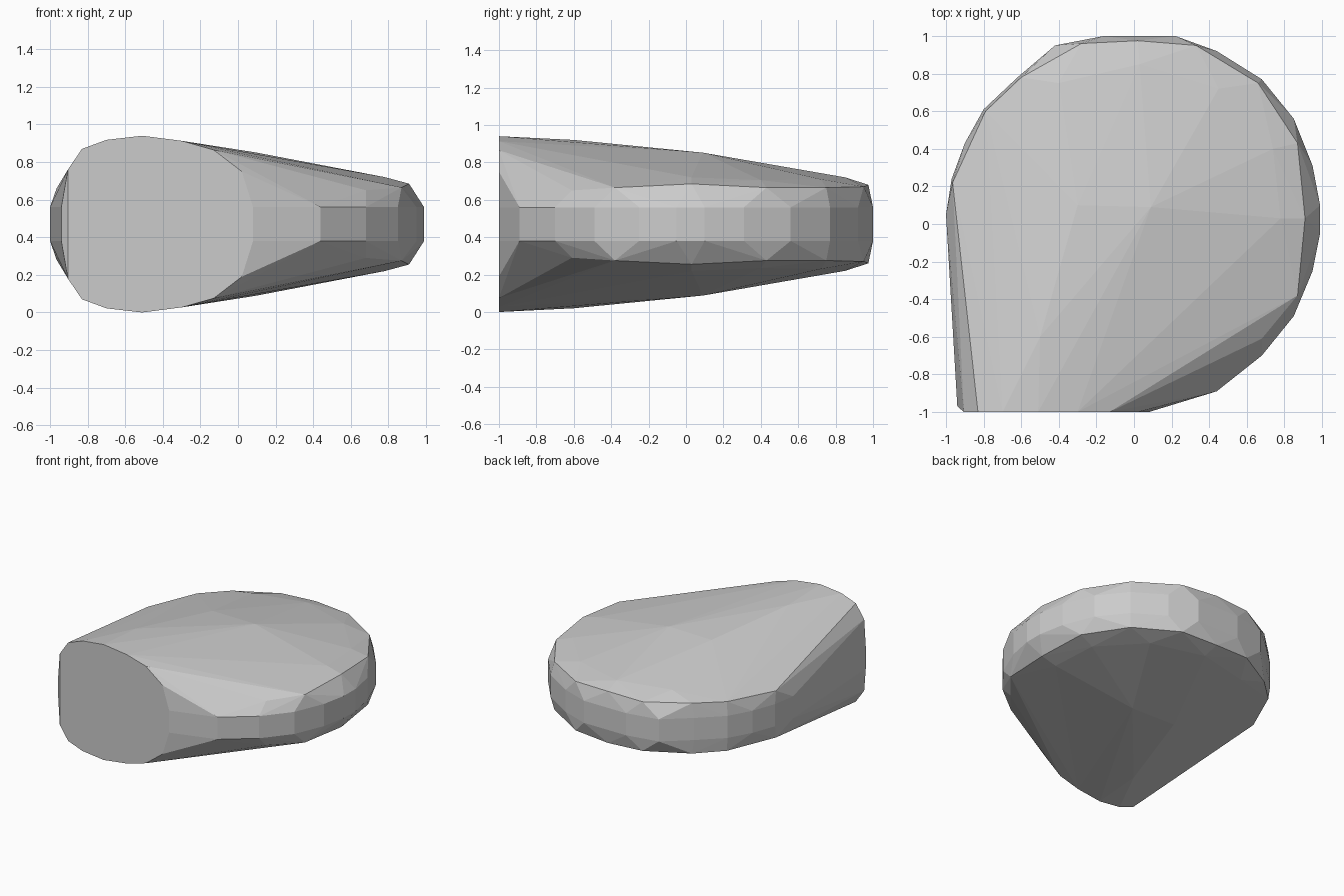
import bpy, bmesh
from math import radians

MID = 0.47  # height of the horizontal symmetry plane

# outline of the rim seen from above
rim = [(0.08, -1), (0.44, -.89), (0.68, -.7), (0.85, -.49), (0.95, -.25), (0.99, -.05),
       (0.99, .1), (0.95, .31), (0.85, .56), (0.68, .77), (0.44, .92), (0.22, 1),
       (-.16, 1), (-.42, .95), (-.62, .78), (-.8, .61), (-.9, .43), (-.97, .24),
       (-1, .05), (-.94, -.97)]
# shoulder of the rim (x, y, height from the middle)
shoulder = [(0.68, -.61, .18), (0.87, -.38, .195), (0.91, .03, .215), (0.87, .43, .195),
            (0.66, .75, .195), (0.33, .95, .2), (0.02, .975, .21), (-.28, .96, .2),
            (-.6, .78, .205), (-.79, .6, .2), (-.965, .22, .19)]
# crown of the domed faces
crown = [(0.78, .03, .25), (0.74, .4, .235), (0.45, .72, .24), (0.03, .85, .25),
         (-.4, .75, .25), (0.09, .09, .382), (-.3, .1, .38), (-.5, -.6, .45)]
# upper half of the flat oval front (x, height from the middle)
face = [(-.905, .29), (-.83, .4), (-.7, .448), (-.51, .47), (-.3, .443),
        (-.13, .395), (0.02, .28), (0.08, .07)]

points = [(x, y, .09) for x, y in rim] + shoulder + crown
points += [(x, -1, h) for x, h in face]

# wrap the mirrored points in one faceted shell
bm = bmesh.new()
for x, y, h in points:
    for side in (1, -1):
        bm.verts.new((x, y, MID + side * h))
res = bmesh.ops.convex_hull(bm, input=bm.verts)
bmesh.ops.delete(bm, geom=[v for v in bm.verts if not v.link_faces], context='VERTS')
bmesh.ops.dissolve_limit(bm, angle_limit=radians(0.5), verts=bm.verts, edges=bm.edges)
bmesh.ops.recalc_face_normals(bm, faces=bm.faces)

mesh = bpy.data.meshes.new("rounded_body")
bm.to_mesh(mesh)
bm.free()
bpy.context.collection.objects.link(bpy.data.objects.new("rounded_body", mesh))
